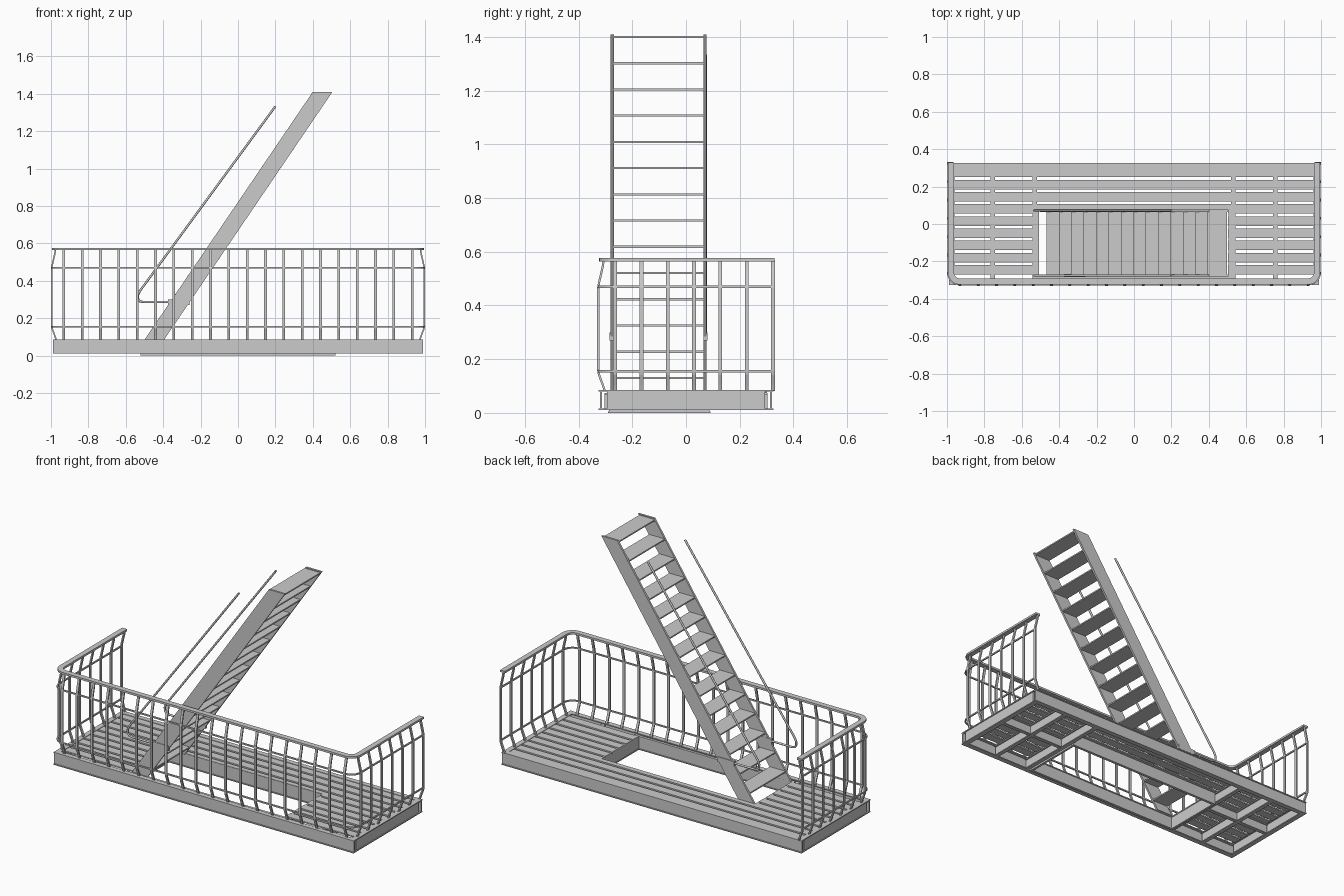
import bpy, bmesh, math
from mathutils import Vector as V

if "Cube" in bpy.data.objects:
    bpy.data.objects.remove(bpy.data.objects["Cube"])


def finish(name, bm):
    bmesh.ops.recalc_face_normals(bm, faces=bm.faces)
    me = bpy.data.meshes.new(name)
    bm.to_mesh(me)
    bm.free()
    ob = bpy.data.objects.new(name, me)
    bpy.context.collection.objects.link(ob)
    return ob


def add_box(bm, x0, x1, y0, y1, z0, z1):
    vs = bmesh.ops.create_cube(bm, size=1)['verts']
    for v in vs:
        v.co = V(((x0 + x1) / 2 + v.co.x * (x1 - x0),
                  (y0 + y1) / 2 + v.co.y * (y1 - y0),
                  (z0 + z1) / 2 + v.co.z * (z1 - z0)))


def add_sweep(bm, pts, b, hb, hn):
    """Mitred rectangular bar along pts; b is the constant cross direction."""
    pts = [V(p) for p in pts]
    b = V(b)
    segs = [(q - p).normalized() for p, q in zip(pts, pts[1:])]
    rings = []
    for i, p in enumerate(pts):
        t0, t1 = segs[max(i - 1, 0)], segs[min(i, len(segs) - 1)]
        t = (t0 + t1).normalized()
        n = t.cross(b) * (hn / max(t.dot(t0), 0.3))
        rings.append([bm.verts.new(p + s * n + r * hb * b)
                      for s, r in ((1, 1), (1, -1), (-1, -1), (-1, 1))])
    for r, q in zip(rings, rings[1:]):
        for k in range(4):
            bm.faces.new((r[k], r[(k + 1) % 4], q[(k + 1) % 4], q[k]))
    bm.faces.new(rings[0])
    bm.faces.new(rings[-1])


def beam(name, axis, a0, a1, c, z0, z1, out, inn, t=0.006, web=0.0):
    """Flanged beam: web at c+web, flanges from c-inn to c+out."""
    bm = bmesh.new()
    for lo, hi, p, q in ((c - inn, c + out, z0, z0 + t), (c - inn, c + out, z1 - t, z1),
                         (c + web - .004, c + web + .004, z0 + t, z1 - t)):
        if axis == 'x':
            add_box(bm, a0, a1, lo, hi, p, q)
        else:
            add_box(bm, lo, hi, a0, a1, p, q)
    return finish(name, bm)


# Platform perimeter beams
for s, n in ((-1, "front"), (1, "back")):
    beam(n + "_beam", 'x', -.99, .99, s * .31, .01, .085, .015, .015, web=s * .006)
for s, n in ((-1, "left"), (1, "right")):
    beam(n + "_beam", 'y', -.295, .295, s * .975, .01, .085, .015, .015, web=s * .006)
    # Cross joists
    for x in (.53, .755):
        beam(n + "_joist", 'y', -.304, .304, s * x, .01, .074, .012, .012)
    # Short stiffeners in the end bays
    beam(n + "_stiffener", 'x', min(s * .53, s * .97), max(s * .53, s * .97),
         0, .012, .073, .01, .01)

# Frame round the stair opening
for y, n in ((-.283, "front"), (.083, "back")):
    beam(n + "_trimmer", 'x', -.52, .52, y, 0, .08, .008, .008)
for x, n in ((-.514, "left"), (.511, "right")):
    beam(n + "_trimmer", 'y', -.28, .08, x, 0, .08, .007, .007)

# Deck slats, cut away at the opening
bm = bmesh.new()
for i in range(9):
    y1 = .301 - .065 * i
    y0 = y1 - .051
    if y0 > .07:
        add_box(bm, -.965, .965, y0, y1, .074, .082)
    else:
        add_box(bm, -.965, -.508, y0, y1, .074, .082)
        add_box(bm, .503, .965, y0, y1, .074, .082)
        if y1 > .08:
            add_box(bm, -.508, .503, .076, y1, .074, .082)
finish("deck_slats", bm)


def rail_path(hx, y, z, r, yb=.33):
    arc = [(hx - r + r * math.cos(a), y + r - r * math.sin(a))
           for a in [math.pi / 2 * k / 6 for k in range(7)]]
    right = [(hx, yb)] + arc
    pts = right + [(-px, py) for px, py in reversed(right)]
    return [(px, py, z) for px, py in pts]


# Guard rail: flat top rail and two thin rails
bm = bmesh.new()
add_sweep(bm, rail_path(.979, -.308, .57, .05), (0, 0, 1), .006, .016)
finish("top_rail", bm)
bm = bmesh.new()
for z in (.155, .47):
    add_sweep(bm, rail_path(.994, -.324, z, .06), (0, 0, 1), .004, .004)
finish("thin_rails", bm)

# Bowed balusters, as (outward offset, height)
profile = [(-.024, .083), (-.017, .105), (-.003, .142), (0, .158),
           (0, .465), (-.003, .485), (-.017, .545), (-.02, .567)]
bm = bmesh.new()
for i in range(20):
    x = -.931 + .098 * i
    add_sweep(bm, [(x, -.327 - o, z) for o, z in profile], (1, 0, 0), .007, .004)
for s in (-1, 1):
    for i in range(7):
        y = -.264 + .098 * i
        add_sweep(bm, [(s * (.996 + o), y, z) for o, z in profile], (0, 1, 0), .007, .004)
finish("balusters", bm)

# Stair stringers: sloped plates with level ends
SL = 1.325 / .9
def stair_x(z):
    return -.5 + (z - .085) / SL

for y, n in ((-.275, "front"), (.071, "back")):
    bm = bmesh.new()
    rows = [[bm.verts.new((stair_x(z) + dx, y + d, z))
             for dx, z in ((0, .08), (.105, .08), (.105, 1.41), (0, 1.41))]
            for d in (-.006, .006)]
    bm.faces.new(rows[0])
    bm.faces.new(rows[1])
    for k in range(4):
        bm.faces.new((rows[0][k], rows[0][(k + 1) % 4], rows[1][(k + 1) % 4], rows[1][k]))
    finish(n + "_stringer", bm)

# Treads
bm = bmesh.new()
for i in range(14):
    z = .13 + .0977 * i
    add_box(bm, stair_x(z) + .001, stair_x(z) + .104, -.27, .066, z - .004, z + .004)
finish("treads", bm)

# Stair handrails with a bend at the foot, and their brackets
for y, d, n in ((-.276, -1, "front"), (.073, 1, "back")):
    cu = bpy.data.curves.new(n + "_handrail", 'CURVE')
    cu.dimensions = '3D'
    cu.bevel_depth = .006
    cu.bevel_resolution = 2
    cu.use_fill_caps = True
    path = [(.2, 1.333), (-.525, .345), (-.534, .325), (-.534, .303),
            (-.525, .29), (-.505, .286), (-.3, .286)]
    sp = cu.splines.new('POLY')
    sp.points.add(len(path) - 1)
    for p, (x, z) in zip(sp.points, path):
        p.co = (x, y, z, 1)
    bpy.context.collection.objects.link(bpy.data.objects.new(n + "_handrail", cu))
    bm = bmesh.new()
    add_box(bm, -.375, -.26, y - .008, y + .008, .27, .3)
    finish(n + "_handrail_bracket", bm)
